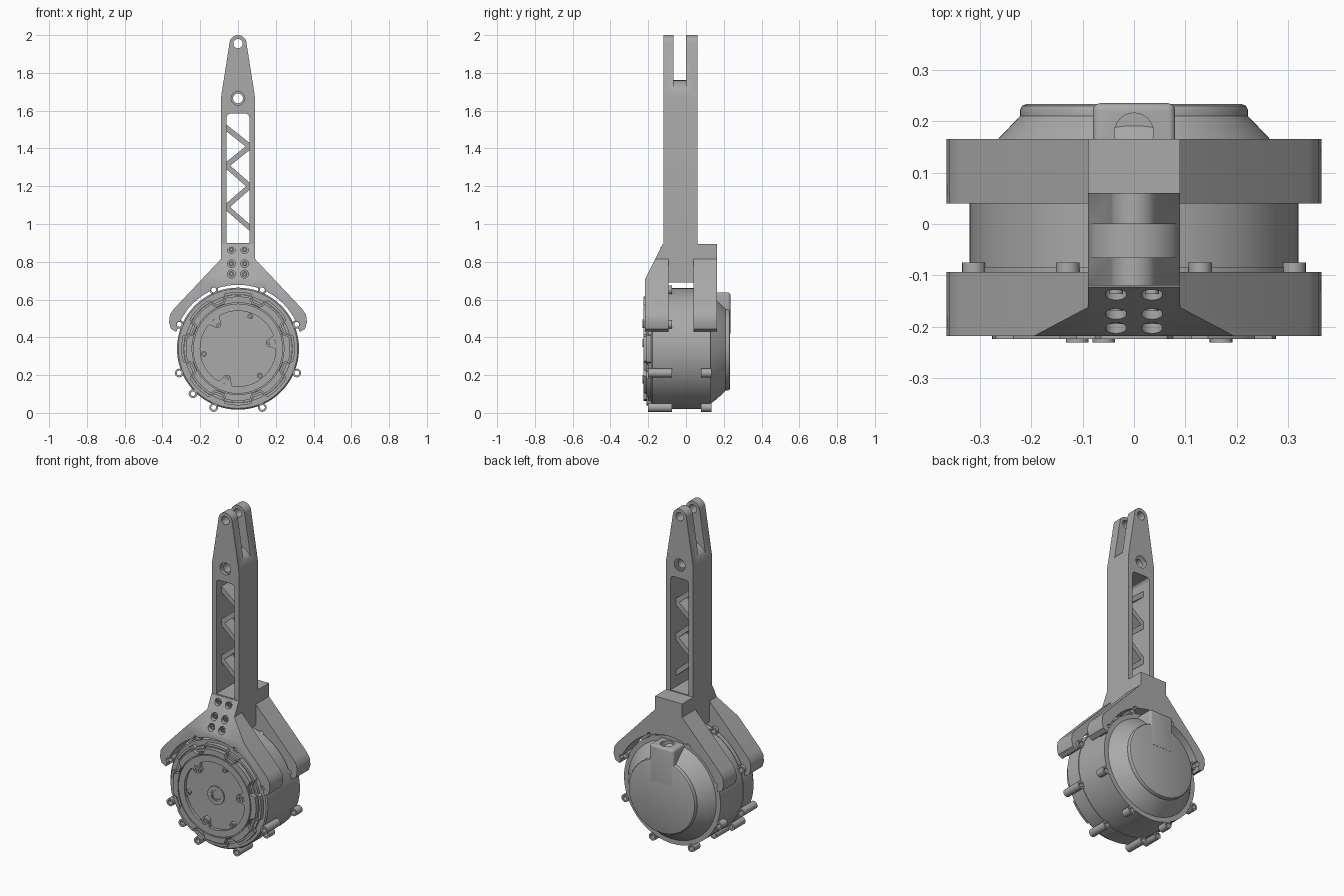
import bpy, bmesh, math
from mathutils import Vector

cube = bpy.data.objects.get("Cube")
if cube:
    bpy.data.objects.remove(cube)

CZ = 0.34            # height of the drum axis
LUG_R = 0.337
parts = []

mat = bpy.data.materials.new("machined_grey")
mat.use_nodes = True
GREY = (0.4, 0.4, 0.4, 1)
mat.diffuse_color = GREY
mat.node_tree.nodes["Principled BSDF"].inputs["Base Color"].default_value = GREY


def finish(name, bm):
    bmesh.ops.remove_doubles(bm, verts=bm.verts, dist=1e-5)
    bmesh.ops.recalc_face_normals(bm, faces=bm.faces)
    mesh = bpy.data.meshes.new(name)
    bm.to_mesh(mesh)
    bm.free()
    mesh.materials.append(mat)
    ob = bpy.data.objects.new(name, mesh)
    bpy.context.collection.objects.link(ob)
    parts.append(ob)
    return ob


def extrude(name, pts, direction):
    bm = bmesh.new()
    face = bm.faces.new([bm.verts.new(p) for p in pts])
    new = bmesh.ops.extrude_face_region(bm, geom=[face])["geom"]
    bmesh.ops.translate(bm, vec=direction, verts=[v for v in new if isinstance(v, bmesh.types.BMVert)])
    return finish(name, bm)


def prism(name, outline, y0, y1):
    """Front outline (x, z) pushed through in y."""
    return extrude(name, [(x, y0, z) for x, z in outline], Vector((0, y1 - y0, 0)))


def lathe(name, profile, x=0, z=CZ, steps=24, closed=False):
    """Profile (radius, y) spun about a front-to-back axis."""
    bm = bmesh.new()
    verts = [bm.verts.new((x + r, y, z)) for r, y in profile]
    ends = list(zip(verts, verts[1:])) + ([(verts[-1], verts[0])] if closed else [])
    edges = [bm.edges.new(e) for e in ends]
    bmesh.ops.spin(bm, geom=verts + edges, cent=(x, 0, z), axis=(0, 1, 0),
                   angle=math.tau, steps=steps)
    return finish(name, bm)


def cylinder(name, r, y0, y1, x=0, z=CZ, steps=24):
    return lathe(name, [(0, y0), (r, y0), (r, y1), (0, y1)], x, z, steps)


def tube(name, r, hole, y0, y1, x=0, z=CZ, steps=24):
    return lathe(name, [(hole, y0), (r, y0), (r, y1), (hole, y1)], x, z, steps, True)


def box(name, x0, x1, y0, y1, z0, z1):
    return prism(name, [(x0, z0), (x1, z0), (x1, z1), (x0, z1)], y0, y1)


def bevel(ob, width, test, segments=3):
    """Round the edges whose middle passes the test."""
    bm = bmesh.new()
    bm.from_mesh(ob.data)
    edges = [e for e in bm.edges if test(*((e.verts[0].co + e.verts[1].co) / 2))]
    bmesh.ops.bevel(bm, geom=edges, offset=width, segments=segments, profile=0.5, affect='EDGES')
    bm.to_mesh(ob.data)
    bm.free()


def cut(ob, *cutters):
    for c in cutters:
        m = ob.modifiers.new("cut", 'BOOLEAN')
        m.object, m.operation, m.solver = c, 'DIFFERENCE', 'EXACT'
    deps = bpy.context.evaluated_depsgraph_get()
    mesh = bpy.data.meshes.new_from_object(ob.evaluated_get(deps))
    ob.modifiers.clear()
    ob.data = mesh
    for c in cutters:
        parts.remove(c)
        bpy.data.objects.remove(c)


def mirrored(half):
    return half + [(-x, z) for x, z in reversed(half)]


def polar(r, degrees):
    a = math.radians(degrees)
    return r * math.cos(a), CZ + r * math.sin(a)


def arc(r, z, a0, a1, n=14):
    steps = [math.radians(a0 + (a1 - a0) * i / n) for i in range(n + 1)]
    return [(r * math.cos(a), z + r * math.sin(a)) for a in steps]


# Arm: tapered, rounded top, forked end, window and pin holes
TOP = 1.955
arm = prism("arm", [(-0.09, 0.69), (0.09, 0.69), (0.09, 1.67)]
            + arc(0.045, TOP, 9, 171) + [(-0.09, 1.67)], -0.12, 0.06)
fork = prism("fork", [(0.2, 2.1), (-0.2, 2.1), (-0.2, 1.67)]
             + arc(0.097, 1.665, 180, 0) + [(0.2, 1.67)], -0.065, 0.0)
window = box("window", -0.06, 0.06, -0.3, 0.3, 0.9, 1.585)
bevel(window, 0.02, lambda x, y, z: abs(y) < 0.1 and abs(x) > 0.05 and z > 1.5)
cut(arm, fork, window, cylinder("top_hole", 0.025, -0.3, 0.3, 0, TOP),
    cylinder("pin_hole", 0.026, -0.3, 0.3, 0, 1.665),
    cylinder("pin_front", 0.036, -0.2, -0.1, 0, 1.665),
    cylinder("pin_back", 0.036, 0.04, 0.1, 0, 1.665))

# Zigzag truss in the window
nodes = [(-1, 1.51), (1, 1.41), (-1, 1.31), (1, 1.2), (-1, 1.09), (1, 0.98)]
for (s, za), (t, zb) in zip(nodes, nodes[1:]):
    prism("truss_bar", [(s * 0.063, za - 0.018), (t * 0.063, zb - 0.018),
                        (t * 0.063, zb + 0.018), (s * 0.063, za + 0.018)], -0.07, 0.01)

# Front and back brackets gripping the drum
outline = mirrored([(0.09, 0.895), (0.09, 0.815), (0.34, 0.55), (0.36, 0.52),
                    (0.365, 0.48), (0.355, 0.445), (0.33, 0.43), (0.29, 0.435)])
lug_angles = [22.5 + 45 * i for i in range(8)]
for name, y0, y1 in (("front_bracket", -0.218, -0.093), ("back_bracket", 0.04, 0.165)):
    bracket = prism(name, outline, y0, y1)
    holes = [cylinder("hole", 0.014, -0.4, 0.4, *polar(LUG_R, a), 16) for a in lug_angles[:4]]
    holes.append(cylinder("bore", 0.338, -0.4, 0.4, steps=72))
    if y0 < 0:
        holes.append(extrude("slope", [(-0.5, -0.12, 0.9), (-0.5, -0.22, 0.7),
                                       (-0.5, -0.4, 0.7), (-0.5, -0.4, 0.95),
                                       (-0.5, -0.12, 0.95)], Vector((1, 0, 0))))
    cut(bracket, *holes)
    if y0 < 0:
        screws = [(s * 0.035, z) for s in (-1, 1) for z in (0.865, 0.79, 0.735)]
        cut(bracket, *[cylinder("bore", 0.021, -0.4, -0.115 - (0.9 - z) * 0.35, x, z, 16)
                       for x, z in screws])
        for x, z in screws:
            y = -0.12 - (0.9 - z) * 0.45
            tube("bracket_screw", 0.014, 0.007, y, y + 0.04, x, z, 12)

# Drum body with rear cone and cap
lathe("drum_body", [(0, -0.1), (0.32, -0.1), (0.32, 0.13), (0.292, 0.13), (0.265, 0.165),
                    (0.222, 0.21), (0.222, 0.222), (0.218, 0.23), (0.208, 0.234), (0, 0.234)],
      steps=72)

# Front cover: stepped rim, recessed centre
lathe("front_cover", [(0, -0.205), (0.2, -0.205), (0.2, -0.224), (0.238, -0.224), (0.238, -0.216),
                      (0.25, -0.216), (0.25, -0.2), (0.285, -0.2), (0.285, -0.185),
                      (0.316, -0.185), (0.323, -0.178), (0.323, -0.085), (0, -0.085)], steps=72)


# Raised wavy rim that dips inward at each lug
def wavy(r):
    pts = []
    for i in range(160):
        a = i * 2.25
        near = abs((a % 45) - 22.5)
        dip = min(1, max(0, (9 - near) / 4))
        pts.append(polar(r - 0.03 * dip, a))
    return pts


rim = prism("wavy_rim", wavy(0.3), -0.21, -0.18)
cut(rim, prism("rim_inside", wavy(0.286), -0.3, -0.1))
ledge = prism("wavy_ledge", wavy(0.276), -0.224, -0.19)
cut(ledge, cylinder("ledge_inside", 0.243, -0.3, -0.1, steps=72))

# Bolt lugs around the drum, front and back
for a in lug_angles:
    x, z = polar(LUG_R, a)
    tube("front_lug", 0.023, 0.013, -0.2, -0.075, x, z)
    tube("back_lug", 0.023, 0.013, 0.08, 0.135, x, z)
tube("side_lug", 0.023, 0.012, -0.19, -0.085, *polar(LUG_R, 225))

# Face fittings: three large bosses, three small ones and the shaft hub
for i in range(3):
    x, z = polar(0.172, 10 + 120 * i)
    tube("large_boss", 0.022, 0.011, -0.231, -0.2, x, z)
    web = [polar(0.17, 3 + 120 * i), polar(0.203, -1 + 120 * i),
           polar(0.203, 21 + 120 * i), polar(0.17, 17 + 120 * i)]
    prism("boss_web", web, -0.224, -0.2)
    x, z = polar(0.183, 69 + 120 * i)
    tube("small_boss", 0.015, 0.007, -0.224, -0.2, x, z, 16)
tube("shaft_hub", 0.055, 0.032, -0.212, -0.2)
tube("hex_socket", 0.034, 0.026, -0.21, -0.2, steps=6)

# Cable box on the rear cone, with its opening
cable_box = box("cable_box", -0.08, 0.08, 0.1, 0.235, 0.42, 0.638)
bevel(cable_box, 0.014, lambda x, y, z: y > 0.15 and (z > 0.6 or abs(x) > 0.07))
port = extrude("port", [(x, 0.178 + z, 0.58) for x, z in arc(0.038, 0, 0, 345, 23)],
               Vector((0, 0, 0.2)))
cut(cable_box, port)

# Smooth round surfaces, keep crisp edges
bpy.ops.object.select_all(action='DESELECT')
for ob in parts:
    ob.select_set(True)
bpy.context.view_layer.objects.active = parts[0]
bpy.ops.object.shade_smooth_by_angle(angle=math.radians(30))
